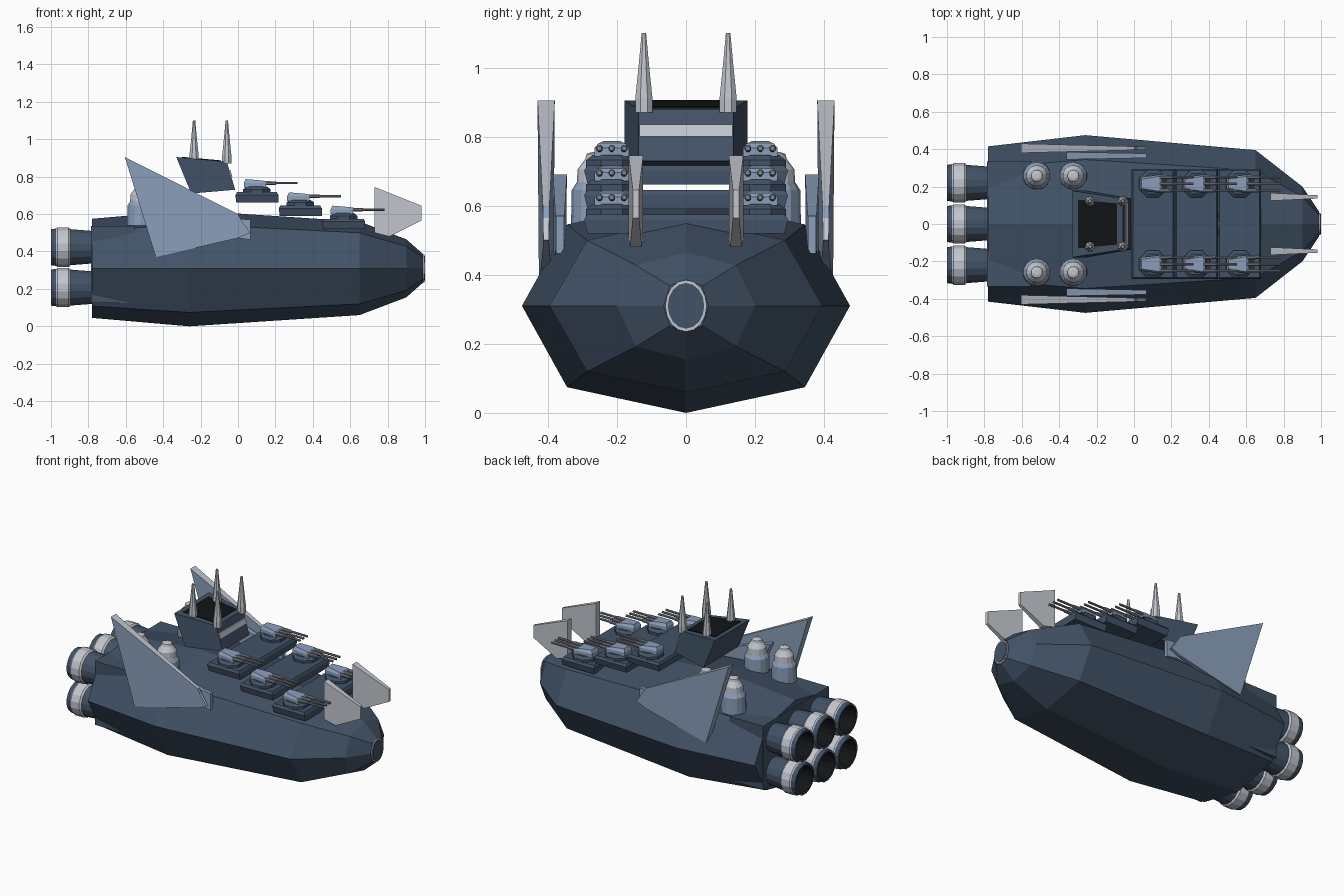
import bpy, bmesh, math

if "Cube" in bpy.data.objects:
    bpy.data.objects.remove(bpy.data.objects["Cube"])


def material(name, r, g, b):
    m = bpy.data.materials.new(name)
    m.diffuse_color = (r, g, b, 1)
    m.use_nodes = True
    m.node_tree.nodes["Principled BSDF"].inputs["Base Color"].default_value = m.diffuse_color
    return m


HULL = material("hull slate blue", 0.054, 0.085, 0.135)
BLUE = material("pale steel blue", 0.26, 0.35, 0.50)
SILVER = material("silver", 0.54, 0.57, 0.62)
GREY = material("gun grey", 0.22, 0.24, 0.28)
DARK = material("dark interior", 0.006, 0.007, 0.008)


def loft(name, rings, mats, bands=None):
    """Skin a list of equal-length rings, cap both ends; bands = material per span."""
    bm = bmesh.new()
    vs = [[bm.verts.new(p) for p in r] for r in rings]
    n = len(rings[0])
    for i in range(len(rings) - 1):
        for j in range(n):
            k = (j + 1) % n
            f = bm.faces.new((vs[i][j], vs[i][k], vs[i + 1][k], vs[i + 1][j]))
            f.material_index = bands[i] if bands else 0
    bm.faces.new(vs[0][::-1]).material_index = bands[0] if bands else 0
    bm.faces.new(vs[-1]).material_index = bands[-1] if bands else 0
    bmesh.ops.recalc_face_normals(bm, faces=bm.faces)
    me = bpy.data.meshes.new(name)
    bm.to_mesh(me)
    bm.free()
    for m in mats:
        me.materials.append(m)
    ob = bpy.data.objects.new(name, me)
    bpy.context.collection.objects.link(ob)
    return ob


def turned(name, axis, centre, profile, n, mats, bands=None):
    """Round part about x or z; profile = (distance along axis, radius)."""
    a, b, c = centre
    rings = []
    for t, r in profile:
        ring = []
        for j in range(n):
            an = 2 * math.pi * (j + 0.5) / n
            u, v = r * math.cos(an), r * math.sin(an)
            ring.append((t, b + u, c + v) if axis == "x" else (a + u, b + v, t))
        rings.append(ring)
    return loft(name, rings, mats, bands)


def rect(x0, x1, w, z):
    return [(x0, -w, z), (x1, -w, z), (x1, w, z), (x0, w, z)]


def fin(name, y, outline, x0, x1, t0, t1, mat):
    """Upright blade whose half thickness runs from t0 at x0 to t1 at x1."""
    def side(s):
        return [(x, y + s * (t0 + (t1 - t0) * (x - x0) / (x1 - x0)), z) for x, z in outline]
    return loft(name, [side(-1), side(1)], mat)


# Eight-sided hull
ZC = 0.31
section = [(1, 0), (.725, .76), (0, 1), (-.725, .76), (-1, 0), (-.725, -.76), (0, -1), (.725, -.76)]
stations = [(-.78, .415, .265), (-.26, .475, .31), (.65, .395, .25), (.9, .2, .155), (.99, .065, .076)]
loft("hull", [[(x, w * a, ZC + h * b) for a, b in section] for x, w, h in stations], [HULL])

# Nose ring and cap
for name, x0, x1, s, m in (("nose_ring", .985, .996, 1, SILVER), ("nose_cap", .99, 1.0, .88, HULL)):
    rings = [[(x, .06 * s * math.cos(math.pi * j / 8), ZC + .075 * s * math.sin(math.pi * j / 8))
              for j in range(16)] for x in (x0, x1)]
    loft(name, rings, [m])

# Engine block and six hollow engines
loft("engine_block", [rect(-.785, -.55, .335, .125), rect(-.785, -.55, .335, .535)], [HULL])
bell = [(-.77, .088), (-.895, .098), (-.905, .107), (-.965, .107), (-.972, .102),
        (-1, .098), (-1, .086), (-.90, .07)]
for y in (-.22, 0, .22):
    for z in (.207, .423):
        turned("engine", "x", (0, y, z), bell, 16, [HULL, SILVER, DARK], [0, 1, 1, 1, 0, 0, 2])

# Three stepped gun decks, each with a pair of triple turrets
for i in range(3):
    x0, z0 = .45 - .232 * i, .52 + .071 * i
    zt = z0 + .055
    loft("gun_deck", [rect(x0 + .005, x0 + .23, .285, z0), rect(x0, x0 + .23, .295, z0 + .04),
                      rect(x0 + .008, x0 + .222, .285, zt)], [HULL])
    for y in (-.215, .215):
        cx = x0 + .115
        turned("turret_base", "z", (cx, y, 0),
               [(zt - .01, .08), (zt + .015, .08), (zt + .03, .06)], 8, [HULL])
        head = [[(cx + dx, y + dy, z) for dx, dy in ((-.07, -.035), (.05, -.05), (.05, .05), (-.07, .035))]
                for z in (zt + .025, zt + .05)]
        head.append([(cx + dx, y + dy, zt + dz) for dx, dy, dz in
                     ((-.06, -.025, .07), (.035, -.04, .062), (.035, .04, .062), (-.06, .025, .07))])
        loft("turret_head", head, [BLUE])
        for dy in (-.036, 0, .036):
            turned("gun_barrel", "x", (0, y + dy, zt + .049),
                   [(cx + .03, .011), (cx + .1, .010), (cx + .105, .007), (cx + .218, .007)], 8, [GREY])


# Bridge tower, narrower at the front
def tower_ring(xb, zb, xf, zf, wb=.178, wf=.137):
    return [(xb, -wb, zb), (xf, -wf, zf), (xf, wf, zf), (xb, wb, zb)]


loft("bridge_tower", [tower_ring(-.25, .71, -.015, .73), tower_ring(-.33, .905, -.06, .88)], [HULL])
loft("bridge_roof_panel", [tower_ring(-.30, .895, -.09, .877, .13, .11),
                           tower_ring(-.30, .906, -.09, .887, .13, .11)], [DARK])
loft("bridge_window", [rect(-.05, -.030, .134, .80), rect(-.06, -.041, .134, .835)], [SILVER])

# Four spike antennas
for x in (-.235, -.06):
    for y in (-.122, .122):
        turned("antenna", "z", (x, y, 0), [(.87, .027), (.91, .027), (1.0, .017), (1.1, .007)], 8, [SILVER])

# Sensor domes
dome = [(.54, .075), (.645, .073), (.668, .058), (.705, .056), (.735, .034), (.75, .03), (.755, .015)]
for x in (-.52, -.325):
    for y in (-.258, .258):
        turned("sensor_dome", "z", (x, y, 0), dome, 14, [BLUE, SILVER], [0, 0, 1, 1, 1, 1])

# Wings, inner fins and nose fins, both sides
wing = [(-.605, .905), (0, .60), (.02, .565), (.065, .50), (0, .472), (-.44, .37)]
inner = [(-.36, .69), (.0, .575), (.068, .57), (.068, .462), (0, .472), (-.25, .44)]
prow = [(.73, .745), (.98, .645), (.98, .565), (.81, .48), (.73, .50)]
for s in (-1, 1):
    ob = fin("wing", s * .405, wing, -.605, .065, .025, .008, [BLUE, SILVER])
    for p in ob.data.polygons:  # silver upper edge
        if p.normal.z > .5:
            p.material_index = 1
    fin("inner_fin", s * .365, inner, -.36, .068, .02, .012, [BLUE])
    fin("nose_fin", s * .145, prow, .73, .98, .021, .009, [SILVER])
